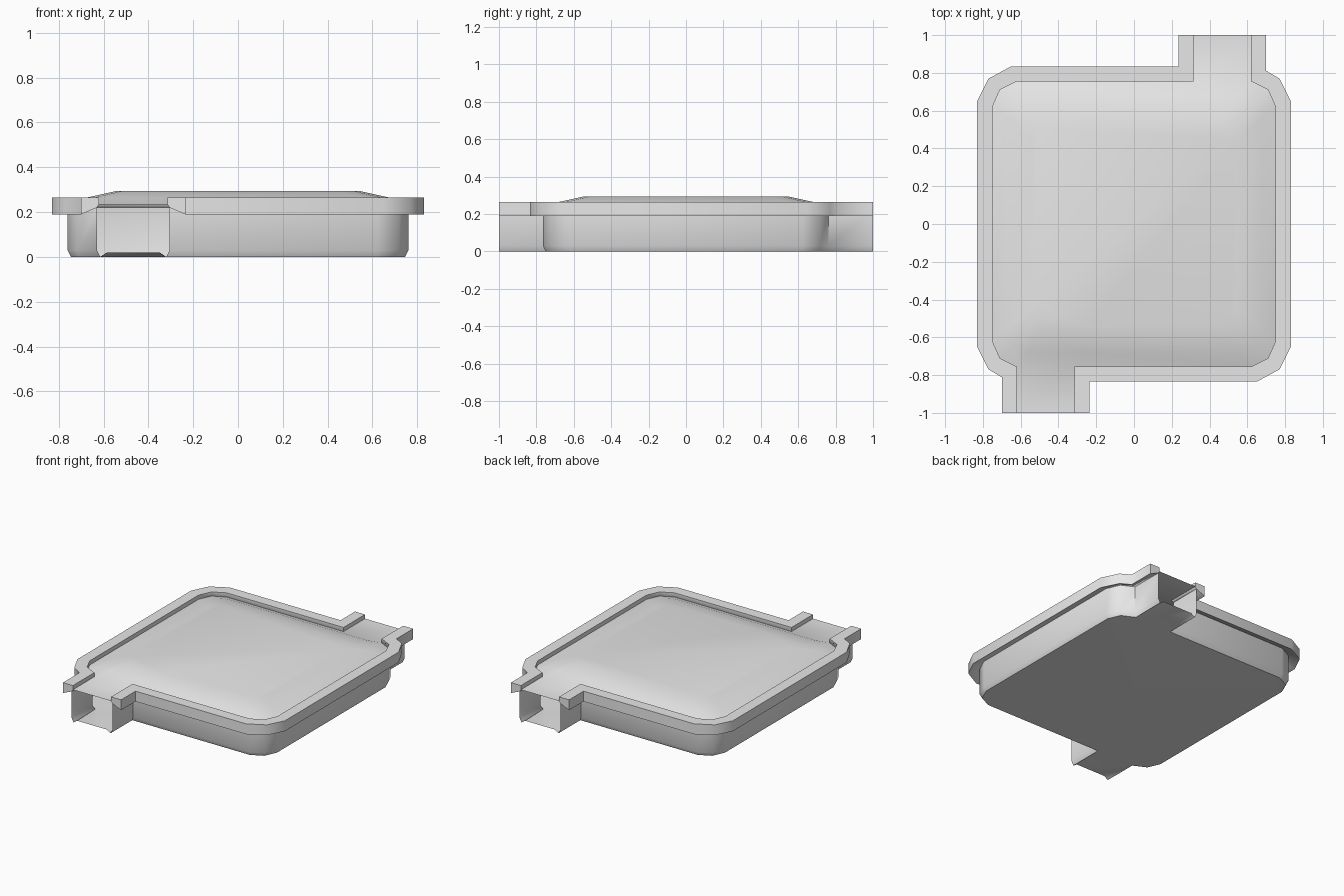
import bpy, bmesh, math

cube = bpy.data.objects.get("Cube")
if cube:
    bpy.data.objects.remove(cube, do_unlink=True)

grey = bpy.data.materials.new("plain grey")
grey.use_nodes = True
grey.diffuse_color = (0.8, 0.8, 0.8, 1)
grey.node_tree.nodes["Principled BSDF"].inputs["Base Color"].default_value = (0.8, 0.8, 0.8, 1)

HALF = 9          # outline points per half; the other half is turned 180 degrees
COUNT = 2 * HALF
MOUTHS = (HALF - 1, COUNT - 1)   # outline segments left open at the passage ends


def outline(t):
    """Room with two offset passages, grown outward by t."""
    w, d = 0.75 + t, 0.755 + t
    cut, mid = 0.62 + 0.37 * t, 0.71 + 0.75 * t
    left, right = 0.62 + t, 0.315 - t
    half = [(-left, -1), (-left, -0.755 - 0.7 * t), (-mid, -mid), (-w, -cut),
            (-w, cut), (-mid, mid), (-cut, d), (right, d), (right, 1)]
    return half + [(-x, -y) for x, y in half]


def ring(bm, points, z):
    return [bm.verts.new((x, y, z)) for x, y in points]


def strip(bm, a, b, skip=()):
    n = len(a)
    for i in range(n):
        if i not in skip:
            j = (i + 1) % n
            bm.faces.new((a[i], a[j], b[j], b[i]))


def room(loop):
    """The part of an outline that bounds the room, without passage ends."""
    return [p for i, p in enumerate(loop) if i % HALF not in (0, HALF - 1)]


def finish(name, bm, upward=False):
    bmesh.ops.recalc_face_normals(bm, faces=bm.faces)
    bm.normal_update()
    if upward and sum(f.normal.z * f.calc_area() for f in bm.faces) < 0:
        bmesh.ops.reverse_faces(bm, faces=bm.faces)
    mesh = bpy.data.meshes.new(name)
    bm.to_mesh(mesh)
    bm.free()
    mesh.materials.append(grey)
    obj = bpy.data.objects.new(name, mesh)
    bpy.context.collection.objects.link(obj)
    bpy.ops.object.select_all(action='DESELECT')
    obj.select_set(True)
    bpy.context.view_layer.objects.active = obj
    bpy.ops.object.shade_smooth_by_angle(angle=math.radians(61))


# Raised rim with a sloping underside, swept round the outline
bm = bmesh.new()
section = [(0, 0.265), (0.08, 0.265), (0.08, 0.19), (0.01, 0.22), (0, 0.235)]
rings = [ring(bm, outline(t), z) for t, z in section]
for a, b in zip(rings, rings[1:] + rings[:1]):
    strip(bm, a, b, MOUTHS)
for i in (0, HALF - 1, HALF, COUNT - 1):
    bm.faces.new([r[i] for r in rings])
finish("rim", bm)

# Hollow tray: upright walls, chamfered foot and floor
bm = bmesh.new()
walls = [ring(bm, outline(t), z) for t, z in ((0.01, 0.22), (0.01, 0.03), (-0.005, 0))]
for a, b in zip(walls, walls[1:]):
    strip(bm, a, b, MOUTHS)
foot = walls[-1]
bm.faces.new(room(foot))
# Passage floors lift slightly in the middle of the open end
for start in (0, HALF):
    p, q = foot[start], foot[start + 1]
    r, s = foot[start - 2], foot[start - 1]
    lift = []
    for a, b in ((p, s), (s, p)):
        co = a.co.lerp(b.co, 0.1)
        co.z = 0.02
        lift.append(bm.verts.new(co))
    bm.faces.new((p, lift[0], q))
    bm.faces.new((q, lift[0], lift[1], r))
    bm.faces.new((r, lift[1], s))
finish("tray", bm)

# Shallow domed roof with flat passage covers
bm = bmesh.new()
edge = ring(bm, outline(0), 0.235)
lower = room(edge)
for scale, z in ((0.9, 0.265), (0.72, 0.295)):
    upper = ring(bm, [(x * scale, y * scale) for x, y in room(outline(0))], z)
    strip(bm, lower, upper)
    lower = upper
bm.faces.new(lower)
for start in (0, HALF):
    bm.faces.new([edge[start + k] for k in (0, 1, -2, -1)])
finish("roof", bm, upward=True)
